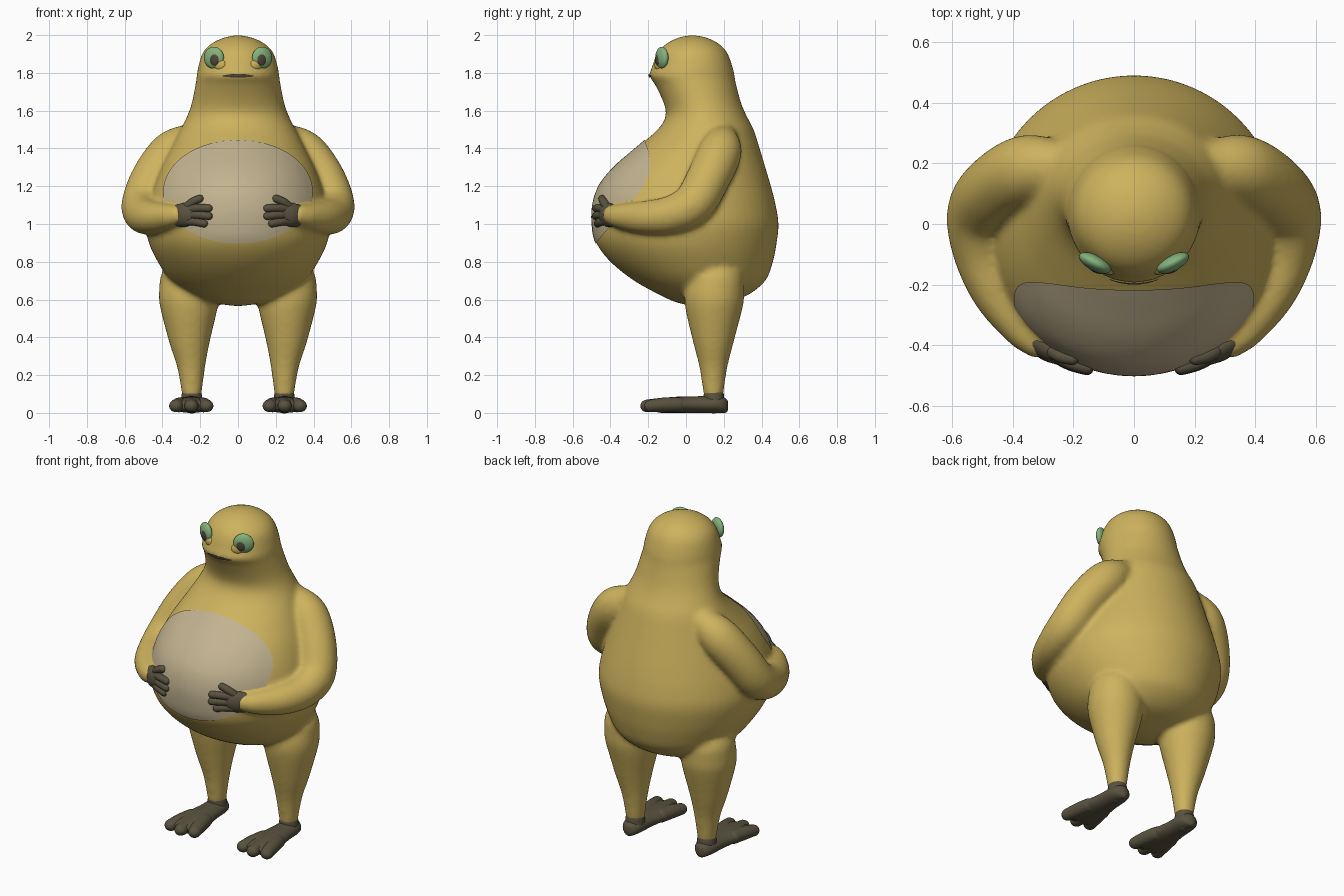
import bpy, bmesh, math
from mathutils import Vector, Matrix
from mathutils.bvhtree import BVHTree

cube = bpy.data.objects.get("Cube")
if cube:
    bpy.data.objects.remove(cube)


def material(name, rgb):
    m = bpy.data.materials.new(name)
    m.use_nodes = True
    m.diffuse_color = (*rgb, 1)
    m.node_tree.nodes["Principled BSDF"].inputs["Base Color"].default_value = (*rgb, 1)
    return m


SKIN = material("mustard skin", (.61, .445, .11))
BELLY = material("pale belly", (.54, .45, .28))
DARK = material("dark brown", (.1, .084, .05))
GREEN = material("eye green", (.23, .45, .2))
PUPIL = material("pupil brown", (.08, .062, .042))


def finish(name, bm, mat):
    bmesh.ops.recalc_face_normals(bm, faces=bm.faces[:])
    mesh = bpy.data.meshes.new(name)
    bm.to_mesh(mesh)
    bm.free()
    mesh.materials.append(mat)
    for p in mesh.polygons:
        p.use_smooth = True
    ob = bpy.data.objects.new(name, mesh)
    bpy.context.collection.objects.link(ob)
    return ob


def spline(rows, steps):
    """Catmull-Rom resampling of rows of numbers."""
    rows = [Vector(r) for r in rows]
    pts = [rows[0]] + rows + [rows[-1]]
    out = []
    for a, b, c, d in zip(pts, pts[1:], pts[2:], pts[3:]):
        for i in range(steps):
            t = i / steps
            out.append(b + (c - a) * t / 2 + (a * 2 - b * 5 + c * 4 - d) * t * t / 2
                       + (b * 3 - a - c * 3 + d) * t ** 3 / 2)
    return out + [rows[-1]]


def loft(rings, bm):
    """Skin a list of closed rings and cap both ends."""
    vs = [[bm.verts.new(p) for p in ring] for ring in rings]
    n = len(vs[0])
    for a, b in zip(vs, vs[1:]):
        for i in range(n):
            j = (i + 1) % n
            bm.faces.new((a[i], a[j], b[j], b[i]))
    bm.faces.new(vs[0])
    bm.faces.new(vs[-1])
    return bm


def ring(centre, u, v, n):
    return [centre + u * math.cos(math.tau * i / n) + v * math.sin(math.tau * i / n)
            for i in range(n)]


def tube(rows, bm, side=1, ref=(0, 0, 1), flat=1, n=24):
    """Round-ended limb through rows of x, y, z, radius."""
    pts = spline(rows, 6)
    pos = [Vector((p[0] * side, p[1], p[2])) for p in pts]
    rad = [p[3] for p in pts]
    tan = [(pos[min(i + 1, len(pos) - 1)] - pos[max(i - 1, 0)]).normalized()
           for i in range(len(pos))]
    secs = list(zip(pos, tan, rad))
    caps = [math.pi / 2 * k / 6 for k in range(1, 6)] + [1.55]
    head = [(pos[0] - tan[0] * rad[0] * math.sin(a), tan[0], rad[0] * math.cos(a)) for a in caps]
    tail = [(pos[-1] + tan[-1] * rad[-1] * math.sin(a), tan[-1], rad[-1] * math.cos(a)) for a in caps]
    rings = []
    for p, t, r in head[::-1] + secs + tail:
        u = t.cross(Vector(ref)).normalized()
        rings.append(ring(p, u * r, u.cross(t) * r * flat, n))
    return loft(rings, bm)


def ellipsoid(name, centre, radii, mat, turn=0):
    bm = bmesh.new()
    bmesh.ops.create_uvsphere(bm, u_segments=32, v_segments=20, radius=1)
    bm.transform(Matrix.Translation(centre) @ Matrix.Rotation(turn, 4, "Z")
                 @ Matrix.Diagonal((*radii, 1)))
    return finish(name, bm, mat)


# Body and head: height, front y, back y, half width
profile = [
    (.566, .03, .09, .02), (.585, -.05, .2, .15), (.62, -.13, .32, .25),
    (.7, -.275, .42, .355), (.8, -.4, .46, .425), (.9, -.475, .48, .472),
    (1, -.495, .49, .49), (1.1, -.492, .475, .475), (1.2, -.46, .45, .445),
    (1.3, -.38, .42, .405), (1.4, -.265, .39, .355), (1.5, -.15, .358, .305),
    (1.57, -.108, .322, .27), (1.64, -.118, .292, .245), (1.74, -.165, .265, .225),
    (1.785, -.196, .257, .218), (1.82, -.184, .25, .213), (1.9, -.155, .222, .19),
    (1.95, -.11, .18, .148), (1.985, -.045, .115, .08), (2, .025, .045, .01)]
rings = []
for z, front, back, w in spline(profile, 5):
    rings.append(ring(Vector((0, (front + back) / 2, z)), Vector((w, 0, 0)),
                      Vector((0, (back - front) / 2, 0)), 64))
figure = loft(rings, bmesh.new())
bmesh.ops.recalc_face_normals(figure, faces=figure.faces[:])
figure.normal_update()
surface = BVHTree.FromBMesh(figure)

# Arms and legs, fused into the body with soft creases
for s in (1, -1):
    tube([(.25, .19, 1.45, .085), (.35, .18, 1.38, .115), (.45, .12, 1.245, .115),
          (.505, .04, 1.11, .111), (.5, -.08, 1.05, .1), (.45, -.22, 1.035, .087),
          (.37, -.34, 1.04, .067), (.32, -.39, 1.048, .053)], figure, s, n=32)
    tube([(.245, .145, .11, .054), (.248, .145, .25, .076), (.257, .145, .4, .114),
          (.26, .148, .58, .156), (.265, .157, .68, .152)], figure, s, ref=(0, 1, 0), n=32)
body = finish("body", figure, SKIN)
fuse = body.modifiers.new("fuse", "REMESH")
fuse.mode = "VOXEL"
fuse.voxel_size = .014
fuse.use_smooth_shade = True
soften = body.modifiers.new("soften", "SMOOTH")
soften.factor = .5
soften.iterations = 8


def on_body(x, z, gap):
    place, normal = surface.ray_cast(Vector((x, -2, z)), Vector((0, 1, 0)))[:2]
    return place + normal * gap


def plate(name, x, z, rx, rz, mat, gap):
    """Thin oval patch that follows the front of the body."""
    bm = bmesh.new()
    n, count = 64, 14
    rows = []
    for k in range(1, count + 1):
        f = k / count
        rows.append([bm.verts.new(on_body(x + rx * f * math.cos(math.tau * i / n),
                                          z + rz * f * math.sin(math.tau * i / n), gap))
                     for i in range(n)])
    bm.faces.new(rows[0])
    for a, b in zip(rows, rows[1:]):
        for i in range(n):
            j = (i + 1) % n
            bm.faces.new((a[i], a[j], b[j], b[i]))
    ob = finish(name, bm, mat)
    if ob.data.polygons[0].normal.y > 0:
        ob.data.flip_normals()


# Belly patch and mouth
plate("belly_patch", 0, 1.17, .392, .272, BELLY, .005)
plate("mouth", 0, 1.785, .082, .008, PUPIL, .003)

for label, s in (("left", 1), ("right", -1)):
    # Eye with lower lid and pupil
    turn = math.radians(27)
    centre = Vector((s * .128, -.128, 1.88))
    normal = Vector((s * math.sin(turn), -math.cos(turn), 0))
    ellipsoid("eye_" + label, centre, (.058, .026, .058), GREEN, s * turn)
    ellipsoid("lower_lid_" + label, Vector((s * .096, -.143, 1.842)),
              (.036, .02, .032), SKIN, s * turn)
    ellipsoid("pupil_" + label, centre + normal * .02 - Vector((s * .011, 0, .008)),
              (.03, .014, .034), PUPIL, s * turn)

    # Hand resting on the belly
    palm = tube([(.315, -.39, 1.045, .04), (.28, -.411, 1.048, .042),
                 (.25, -.425, 1.05, .038)], bmesh.new(), s, flat=1.5)
    finish("palm_" + label, palm, DARK)
    fingers = [("thumb", 1.09, .2, 1.132), ("finger_upper", 1.075, .153, 1.082),
               ("finger_middle", 1.045, .153, 1.042), ("finger_lower", 1.015, .178, 1.003)]
    for name, z, tip_x, tip_z in fingers:
        root, tip = on_body(.265, z, .008), on_body(tip_x, tip_z, .006)
        mid = on_body((.265 + tip_x) / 2, (z + tip_z) / 2 + .004, .012)
        finger = tube([(*root, .024), (*mid, .022), (*tip, .021)], bmesh.new(), s, n=14)
        finish(name + "_" + label, finger, DARK)

    # Ankle
    ankle = tube([(.245, .147, .055, .058), (.245, .147, .09, .054)],
                 bmesh.new(), s, ref=(0, 1, 0))
    finish("ankle_" + label, ankle, DARK)

    # Foot: y, half width, height
    sections = [(.222, .012, .05), (.205, .042, .08), (.16, .062, .09), (.06, .07, .088),
                (-.04, .09, .086), (-.11, .105, .08), (-.16, .105, .066), (-.195, .08, .04)]
    foot = [ring(Vector((s * .247, y, max(h / 2, .038))), Vector((w, 0, 0)),
                 Vector((0, 0, h / 2)), 32) for y, w, h in spline(sections, 4)]
    finish("foot_" + label, loft(foot, bmesh.new()), DARK)
    for name, x, tip_x, tip_y in (("inner", .2, .167, -.185), ("middle", .247, .247, -.205),
                                  ("outer", .295, .328, -.185)):
        toe = tube([(x, -.04, .044, .044), ((x + tip_x) / 2, -.12, .042, .043),
                    (tip_x, tip_y, .037, .037)], bmesh.new(), s, flat=.9, n=16)
        finish("toe_" + name + "_" + label, toe, DARK)
